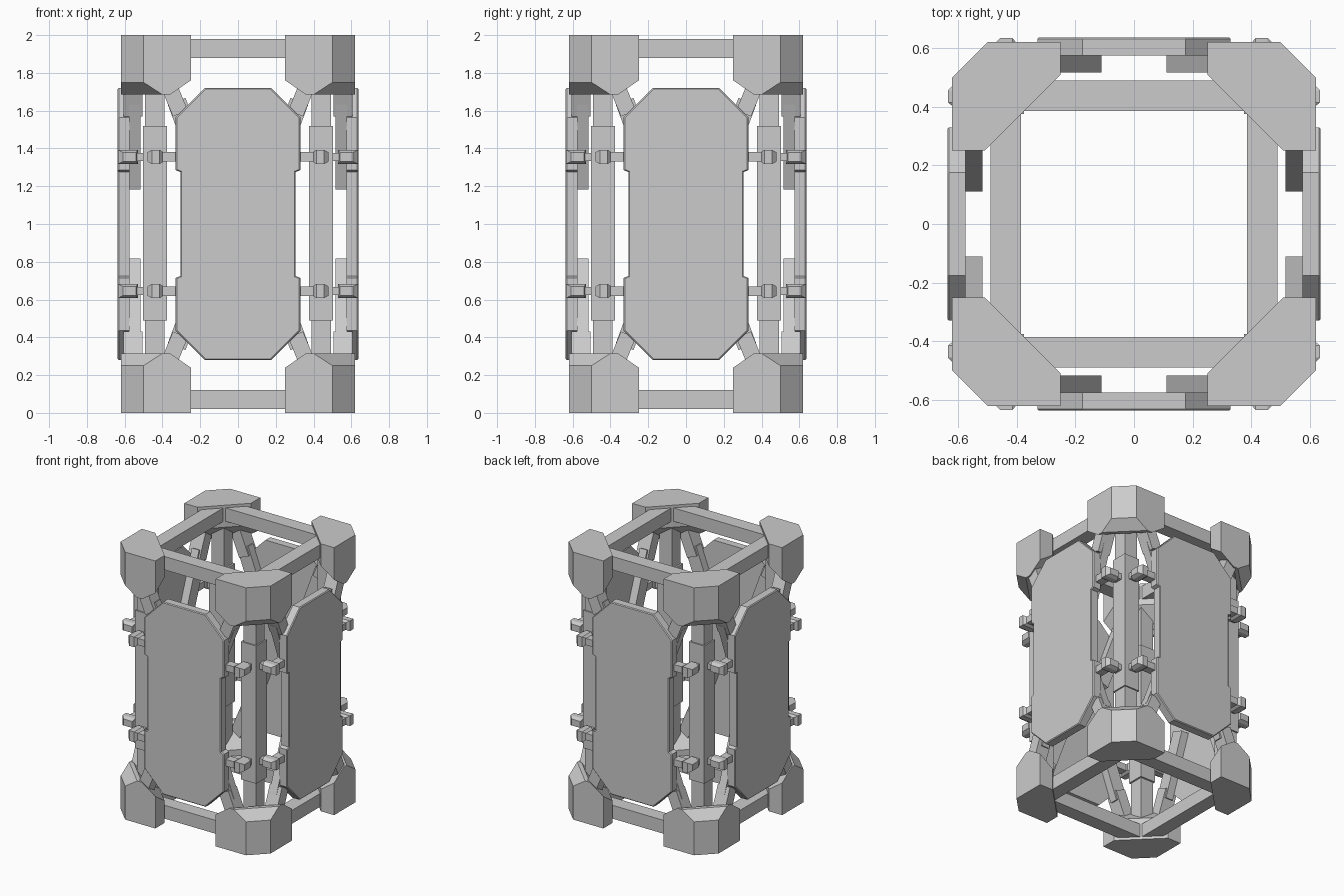
import bpy, bmesh, math
from mathutils import Vector, Matrix

if "Cube" in bpy.data.objects:
    bpy.data.objects.remove(bpy.data.objects["Cube"])

# ---- helpers -------------------------------------------------------------
def prism(pts, lo, hi, axis):
    """Extrude a 2D outline. axis 'z': (x,y) outline; axis 'y': (x,z) outline on the front."""
    bm = bmesh.new()
    to3 = (lambda a, b, d: (a, b, d)) if axis == 'z' else (lambda a, b, d: (a, -d, b))
    face = bm.faces.new([bm.verts.new(to3(a, b, lo)) for a, b in pts])
    ext = bmesh.ops.extrude_face_region(bm, geom=[face])
    move = Vector(to3(0, 0, hi - lo))
    for v in ext['geom']:
        if isinstance(v, bmesh.types.BMVert):
            v.co += move
    bmesh.ops.recalc_face_normals(bm, faces=bm.faces[:])
    return bm

def box(x0, x1, y0, y1, z0, z1):
    return prism([(x0, y0), (x1, y0), (x1, y1), (x0, y1)], z0, z1, 'z')

def hull(pts):
    bm = bmesh.new()
    for p in pts:
        bm.verts.new(p)
    bmesh.ops.convex_hull(bm, input=bm.verts[:])
    return bm

def emit(name, bm, flip_x=False, flip_z=False, turns=4):
    """Repeat the part around the frame, mirrored left-right and about z = 1."""
    mesh = bpy.data.meshes.new(name)
    bm.to_mesh(mesh)
    bm.free()
    for k in range(turns):
        for sx in ((1, -1) if flip_x else (1,)):
            for sz in ((1, -1) if flip_z else (1,)):
                m = (Matrix.Rotation(k * math.pi / 2, 4, 'Z')
                     @ Matrix.Translation((0, 0, 1 - sz)) @ Matrix.Diagonal((sx, 1, sz, 1)))
                me = mesh.copy()
                me.transform(m)
                if sx * sz < 0:
                    me.flip_normals()
                ob = bpy.data.objects.new(name, me)
                bpy.context.collection.objects.link(ob)
    bpy.data.meshes.remove(mesh)

def strip(a, b, w):
    """Rectangle outline of width w along a-b."""
    a, b = Vector(a), Vector(b)
    d = (b - a).normalized() * (w / 2)
    n = Vector((-d.y, d.x))
    return [tuple(a + n), tuple(b + n), tuple(b - n), tuple(a - n)]

# ---- corner blocks: six-sided prism with a sloped ridge on the inner end -----
foot = [(.25, -.51), (.25, -.62), (.5, -.62), (.62, -.5), (.62, -.25), (.51, -.25)]
bm = prism(foot, 1.685, 2.0, 'z')
for s0, z0, s1, z1 in ((1.12, 1.75, 1.02, 1.685), (.98, 1.685, .87, 1.76)):
    p, q = Vector((s0 / 2, -s0 / 2, z0)), Vector((s1 / 2, -s1 / 2, z1))
    n = (q - p).cross(Vector((1, 1, 0)))
    if n.z > 0:
        n = -n
    bmesh.ops.bisect_plane(bm, geom=bm.verts[:] + bm.edges[:] + bm.faces[:],
                           plane_co=p, plane_no=n, clear_outer=True)
    bmesh.ops.holes_fill(bm, edges=[e for e in bm.edges if e.is_boundary])
bmesh.ops.recalc_face_normals(bm, faces=bm.faces[:])
emit("corner_block", bm, flip_z=True)

# ---- square beams and corner posts ----------------------------------------
emit("frame_beam", box(-.44, .44, -.49, -.385, 1.88, 1.98), flip_z=True)
emit("corner_post", box(.388, .492, -.492, -.388, .1, 1.9))
emit("post_sleeve", box(.375, .502, -.502, -.375, .49, 1.52))

# ---- side panels with clipped corners and shallow side notches --------------
quarter = [(.305, 1.0), (.305, 1.275), (.33, 1.285), (.33, 1.565), (.175, 1.72)]
right = [(x, 2 - z) for x, z in quarter[:0:-1]] + quarter[1:]
right.insert(4, (.305, 1.275))
right = ([(.175, .28), (.33, .435), (.33, .715), (.305, .725)]
         + [(.305, 1.275), (.33, 1.285), (.33, 1.565), (.175, 1.72)])
bm = prism(right + [(-x, z) for x, z in right[::-1]], .575, .637, 'y')
rim = [e for e in bm.edges if all(abs(v.co.y + .637) < 1e-4 for v in e.verts)]
bmesh.ops.bevel(bm, geom=rim, offset=.006, segments=1, affect='EDGES')
emit("side_panel", bm)

# ---- struts holding each panel: thick root, thin arm behind the panel --------
emit("strut_root", prism(strip((.385, 1.78), (.305, 1.585), .085), .505, .605, 'y'), True, True)
emit("strut_arm", prism(strip((.325, 1.65), (.158, 1.20), .1), .517, .577, 'y'), True, True)

# ---- clips linking panel edges to the posts -----------------------------------
zc = 1.355
emit("clip_arm", box(.30, .42, -.615, -.555, zc - .025, zc + .025), True, True)
emit("clip_stem", box(.405, .465, -.60, -.49, zc - .022, zc + .022), True, True)
head = [(x, -.575 + dy, zc + dz) for x, dy, dz in
        [(a, b, c) for a in (.395, .48) for b in (-.035, .035) for c in (-.024, .024)]
        + [(a, b, c) for a in (.415, .455) for b in (-.06, .045) for c in (-.038, .038)]]
emit("clip_head", hull(head), True, True)
